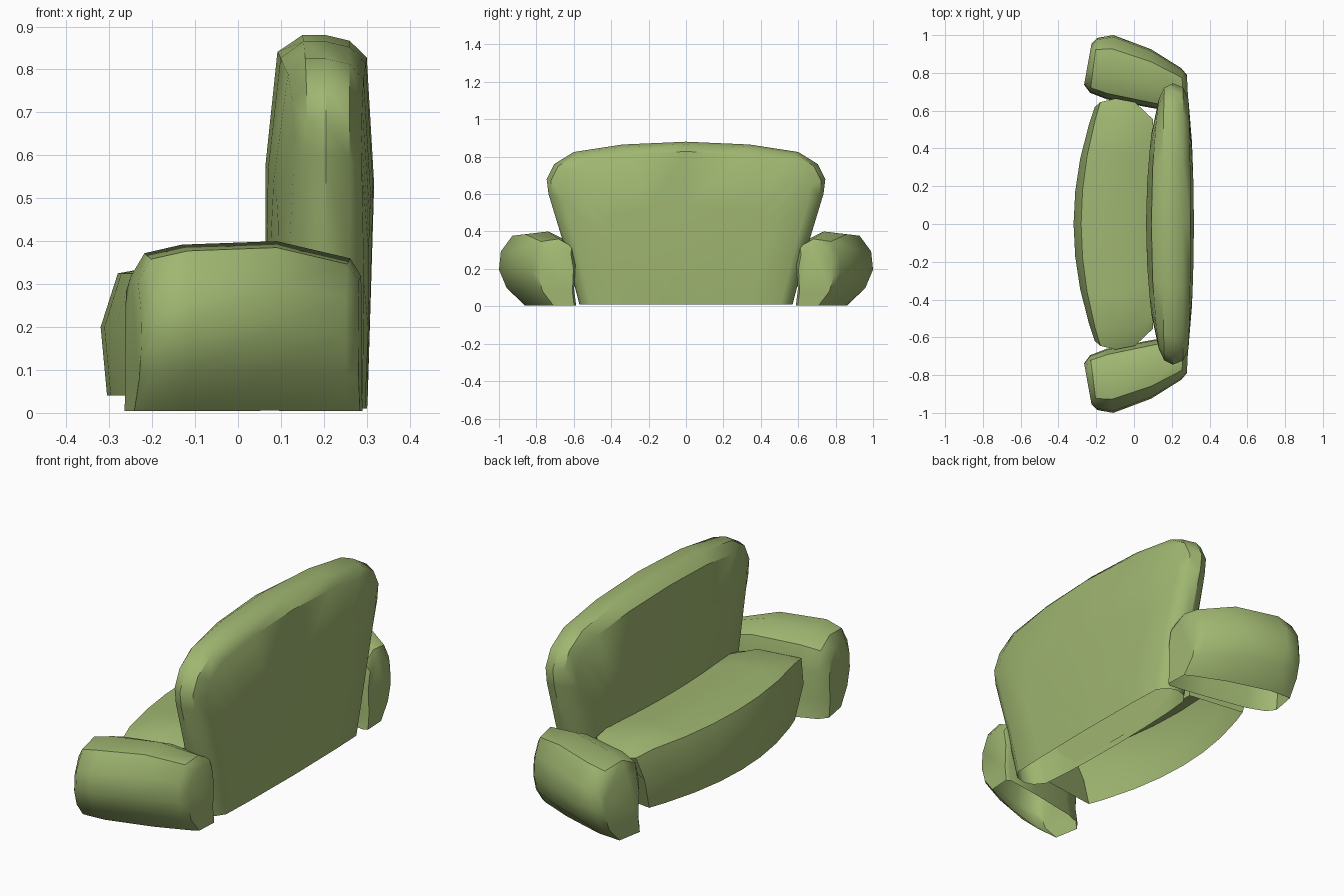
import bpy, bmesh, math

if "Cube" in bpy.data.objects:
    bpy.data.objects.remove(bpy.data.objects["Cube"])

green = bpy.data.materials.new("sofa green")
green.diffuse_color = (0.35, 0.47, 0.165, 1)
green.use_nodes = True
green.node_tree.nodes["Principled BSDF"].inputs["Base Color"].default_value = green.diffuse_color


def loft(name, loops, angle=38):
    """Skin closed loops of equal length, cap both ends, leave the underside open."""
    bm = bmesh.new()
    rings = [[bm.verts.new(p) for p in loop] for loop in loops]
    n = len(rings[0])
    for a, b in zip(rings, rings[1:]):
        for i in range(n):
            j = (i + 1) % n
            bm.faces.new((a[i], a[j], b[j], b[i]))
    bm.faces.new(rings[0])
    bm.faces.new(rings[-1])
    bmesh.ops.recalc_face_normals(bm, faces=bm.faces)
    under = [f for f in bm.faces if all(v.co.z < .045 for v in f.verts)
             and f.normal.z < -.9]
    bmesh.ops.delete(bm, geom=under, context='FACES')
    me = bpy.data.meshes.new(name)
    bm.to_mesh(me)
    bm.free()
    me.materials.append(green)
    ob = bpy.data.objects.new(name, me)
    bpy.context.collection.objects.link(ob)
    bpy.ops.object.select_all(action='DESELECT')
    ob.select_set(True)
    bpy.context.view_layer.objects.active = ob
    bpy.ops.object.shade_smooth_by_angle(angle=math.radians(angle))
    return ob


# Backrest: arched outline stacked in layers from front to rear
half = [(.57, .01), (.65, .32), (.735, .6), (.745, .68), (.705, .76), (.6, .825), (.34, .865)]
outline = half + [(0, .88)] + [(-y, z) for y, z in reversed(half)]


def bulge(y, z):
    return math.sin(math.pi * min(z, .88) / .9) * max(0, 1 - (y / .7) ** 2)


def back_layer(x, sy, sz, bow=0.0, puff=0.0):
    pts = []
    for y, z in outline:
        y, z = y * sy, .01 + (z - .01) * sz
        pts.append((x + bow * y * y + puff * bulge(y, z), y, z))
    return pts


loft("backrest", [
    back_layer(.10, .02, .02, .06, -.04),
    back_layer(.10, .35, .35, .06, -.04),
    back_layer(.10, .65, .65, .06, -.04),
    back_layer(.10, .89, .955, .08, -.04),
    back_layer(.15, .97, 1, .02),
    back_layer(.205, 1, 1),
    back_layer(.26, .97, .985),
    back_layer(.295, .89, .94, -.02, .02),
    back_layer(.298, .6, .6, -.02, .02),
    back_layer(.30, .02, .02, -.02, .02)], 40)

# Seat cushion: bowed front, profile (x, z, end factor) lofted along y
seat = [(-.305, .04, .88), (-.32, .2, .96), (-.28, .325, 1), (-.17, .345, 1.03),
        (-.03, .345, 1.0), (.1, .32, .86), (.1, .04, .82)]
loops = []
for t in (-.645, -.55, -.36, -.18, 0, .18, .36, .55, .645):
    end = max(0, (abs(t) - .55) / .095)
    loops.append([(x + .27 * t * t * (.1 - x) / .42, t * k,
                   z - (.05 * end if z > .34 else .015 * end if z > .3 else 0))
                  for x, z, k in seat])
loft("seat_cushion", loops, 35)

# Arms: rounded section (distance in from outer side, z), splayed outward to the front
arm = [(.14, .005), (.04, .1), (0, .2), (.01, .3), (.07, .385), (.2, .4),
       (.30, .355), (.325, .25), (.315, .1), (.33, .005)]
# x, outer y, width scale, height scale, slant of the slice
stations = [(-.225, .955, .66, .8, -.18), (-.195, .985, .88, .93, -.13), (-.11, 1.0, 1.03, .98, -.1),
            (.09, .925, .94, 1, 0), (.25, .825, .72, .9, .08), (.28, .79, .58, .8, .05)]
for side, name in ((1, "arm_left"), (-1, "arm_right")):
    loft(name, [[(x + s * d * w, side * (o - d * w), z * h) for d, z in arm]
                for x, o, w, h, s in stations], 42)
